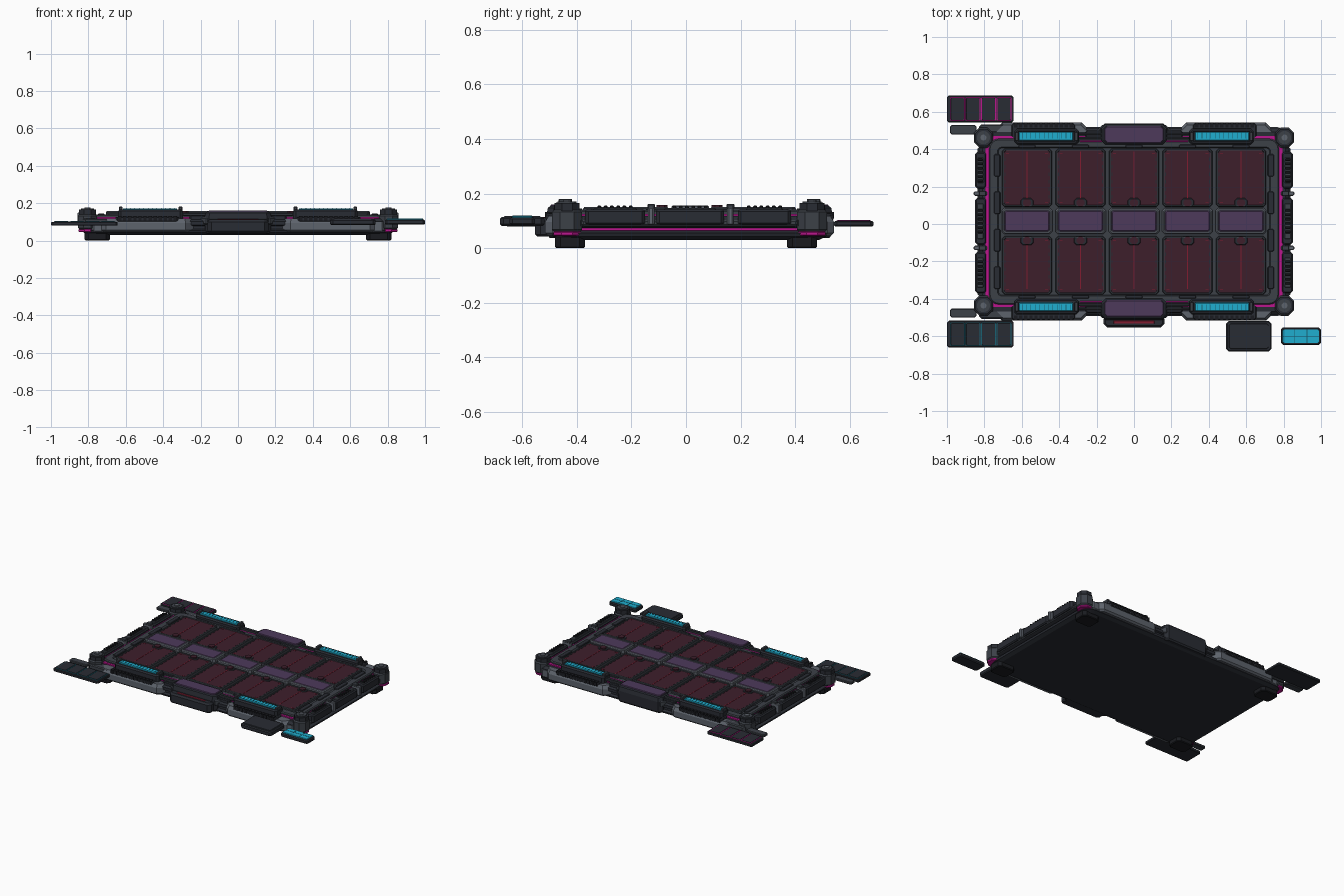
import bpy, bmesh, math

if "Cube" in bpy.data.objects:
    bpy.data.objects.remove(bpy.data.objects["Cube"])

YC = 0.013   # body centre in y


def mat(name, r, g, b):
    m = bpy.data.materials.new(name)
    m.diffuse_color = (r, g, b, 1)
    m.use_nodes = True
    m.node_tree.nodes["Principled BSDF"].inputs["Base Color"].default_value = m.diffuse_color
    return m


DARK = mat("dark", .022, .025, .033)
SLATE = mat("slate", .045, .052, .064)
LIGHT = mat("light_grey", .11, .125, .15)
BLACK = mat("black", .010, .011, .014)
MAROON = mat("maroon", .047, .013, .024)
RED = mat("red", .22, .012, .03)
PURPLE = mat("purple", .075, .042, .105)
CYAN = mat("cyan", .014, .42, .62)
TEAL = mat("teal", .01, .12, .17)
MAGENTA = mat("magenta", .50, .008, .27)


def outline(w, d, c, rounded):
    """Corner-cut (or rounded) rectangle, counter-clockwise."""
    pts, n = [], 4 if rounded else 1
    for k, (sx, sy) in enumerate([(1, 1), (-1, 1), (-1, -1), (1, -1)]):
        for i in range(n + 1):
            a = (k + i / n) * math.pi / 2
            pts.append((sx * (w / 2 - c) + c * math.cos(a), sy * (d / 2 - c) + c * math.sin(a)))
    return pts


def plate(name, x0, x1, y0, y1, profile, m, c=.008, rounded=False):
    """Loft through (z, inset) levels of one outline and cap both ends."""
    bm, rings = bmesh.new(), []
    cx, cy, w, d = (x0 + x1) / 2, (y0 + y1) / 2, abs(x1 - x0), abs(y1 - y0)
    for z, ins in profile:
        cc = max(c - ins * .6, .0015)
        rings.append([bm.verts.new((cx + x, cy + y, z))
                      for x, y in outline(w - 2 * ins, d - 2 * ins, cc, rounded)])
    for a, b in zip(rings, rings[1:]):
        for i in range(len(a)):
            j = (i + 1) % len(a)
            bm.faces.new((a[i], a[j], b[j], b[i]))
    bm.faces.new(rings[0][::-1])
    bm.faces.new(rings[-1])
    me = bpy.data.meshes.new(name)
    bm.to_mesh(me)
    bm.free()
    ob = bpy.data.objects.new(name, me)
    me.materials.append(m)
    bpy.context.collection.objects.link(ob)
    return ob


def slab(name, x0, x1, y0, y1, z0, z1, m, e=.004, c=.008):
    """Plate with bevelled top and bottom edges."""
    return plate(name, x0, x1, y0, y1, [(z0, e), (z0 + e, 0), (z1 - e, 0), (z1, e)], m, c)


def box(name, x0, x1, y0, y1, z0, z1, m):
    bpy.ops.mesh.primitive_cube_add(size=1, location=((x0 + x1) / 2, (y0 + y1) / 2, (z0 + z1) / 2))
    ob = bpy.context.object
    ob.name, ob.scale = name, (abs(x1 - x0), abs(y1 - y0), z1 - z0)
    ob.data.materials.append(m)


def knob(name, x, y, z0, z1, r, m, n=8):
    bpy.ops.mesh.primitive_cylinder_add(vertices=n, radius=r, depth=z1 - z0,
                                        location=(x, y, (z0 + z1) / 2), rotation=(0, 0, math.pi / n))
    bpy.context.object.name = name
    bpy.context.object.data.materials.append(m)


# Hull: lower tray, glowing seam, upper tub with recessed deck
plate("lower_tray", -.83, .83, YC - .505, YC + .505,
      [(.03, .03), (.042, .005), (.055, 0), (.064, .02)], DARK, .07, True)
plate("glow_seam", -.80, .80, YC - .475, YC + .475, [(.06, .01), (.08, .01)], MAGENTA, .06, True)
plate("upper_tub", -.83, .83, YC - .5, YC + .5,
      [(.074, .02), (.082, 0), (.102, 0), (.118, .02), (.118, .055)], DARK, .07, True)
plate("deck_trim", -.793, .793, YC - .458, YC + .458, [(.11, 0), (.126, 0), (.126, .01)], MAGENTA, .05, True)
plate("deck_frame", -.775, .775, YC - .443, YC + .443,
      [(.11, 0), (.134, 0), (.14, .006), (.14, .045), (.13, .05)], SLATE, .05, True)

# Corner feet and corner posts
for sx in (-1, 1):
    for sy in (-1, 1):
        px, py = sx * .805, YC + sy * .449
        slab("foot", sx * .685, sx * .82, YC - .013 + sy * .37, sy * .48, 0, .045, BLACK, .005, .02)
        slab("corner_guard", px - .05, px + .05, py - .055, py + .055, .06, .14, SLATE, .008, .03)
        slab("corner_glow", px - .047, px + .047, py - .05, py + .05, .045, .062, MAGENTA, .004, .03)
        knob("corner_post", px, py, .135, .165, .05, DARK)
        knob("corner_ring", px, py, .16, .171, .036, SLATE, 12)
        knob("corner_bolt", px, py, .17, .177, .016, LIGHT, 12)

# Cell grid: two rows of panels with a spine of purple modules
for col in range(5):
    x = (col - 2) * .286
    for sy in (-1, 1):
        a, b = YC + sy * .078, YC + sy * .39
        lo, hi = min(a, b), max(a, b)
        plate("cell_frame", x - .133, x + .133, lo, hi,
              [(.125, 0), (.145, 0), (.15, .004), (.15, .009), (.144, .012)], SLATE, .014)
        plate("cell_panel", x - .122, x + .122, lo + .011, hi - .011, [(.14, 0), (.146, 0)], MAROON, .01)
        box("cell_line", x - .0025, x + .0025, lo + .03, hi - .015, .145, .1475, RED)
        for sx in (-1, 1):
            for yy in (lo + .025, hi - .025):
                box("cell_mark", x + sx * .095, x + sx * .113, yy - .002, yy + .002, .145, .1475, RED)
            for k in range(6):
                yy = lo + .055 + k * .04
                box("cell_tick", x + sx * .116, x + sx * .12, yy - .009, yy + .009, .145, .148, DARK)
        yk = YC + sy * .101
        slab("latch_base", x - .034, x + .034, yk - .024, yk + .024, .14, .15, DARK, .003, .012)
        knob("latch_bolt", x, yk, .148, .158, .022, MAROON)
        slab("edge_clip", x - .045, x + .045, YC + sy * .392, YC + sy * .412, .128, .146, DARK, .003, .005)
    plate("spine_frame", x - .135, x + .135, YC - .066, YC + .072,
          [(.125, 0), (.152, 0), (.157, .006), (.157, .012), (.151, .014)], LIGHT, .014)
    plate("spine_module", x - .12, x + .12, YC - .052, YC + .058,
          [(.145, 0), (.153, 0), (.157, .005)], PURPLE, .008)

# Long edges: armour, light bars, fins, centre blocks
for sy in (-1, 1):
    def Y(v):
        return YC + sy * v
    for sx in (-1, 1):
        plate("edge_armour", sx * .235, sx * .75, Y(.43), Y(.53),
              [(.045, .012), (.056, 0), (.095, 0), (.118, .014)], LIGHT, .045)
        plate("armour_skirt", sx * .24, sx * .79, Y(.42), Y(.505), [(.045, .006), (.052, 0), (.098, 0)], LIGHT, .02)
        slab("armour_top", sx * .315, sx * .655, Y(.44), Y(.527), .10, .127, DARK, .005, .012)
        plate("light_housing", sx * .295, sx * .64, Y(.413), Y(.497),
              [(.115, 0), (.158, 0), (.167, .008), (.167, .016), (.16, .018)], DARK, .014)
        slab("light_bar", sx * .325, sx * .615, Y(.434), Y(.478), .155, .172, CYAN, .003, .004)
        for k in range(12):
            xx = sx * (.34 + k * .0235)
            box("light_rib", xx - .0015, xx + .0015, Y(.443), Y(.477), .165, .1735, TEAL)
            xx = sx * (.335 + k * .027)
            box("cooling_fin", xx - .009, xx + .009, Y(.502), Y(.529), .108, .132, BLACK)
        for xx in (.308, .627):
            slab("housing_tab", sx * (xx - .01), sx * (xx + .01), Y(.43), Y(.48), .155, .181, SLATE, .003, .004)
        slab("edge_link", sx * .16, sx * .26, Y(.44), Y(.488), .05, .135, DARK, .005, .01)
        for v in (.447, .468):
            slab("link_pipe", sx * .165, sx * .295, Y(v - .006), Y(v + .006), .132, .148, SLATE, .004, .003)
        slab("link_glow", sx * .17, sx * .29, Y(.425), Y(.433), .13, .142, MAGENTA, .002, .002)
    plate("centre_block", -.18, .18, Y(.408), Y(.525),
          [(.038, .012), (.048, .004), (.12, 0), (.148, .006), (.154, .014)], DARK, .025)
    slab("centre_inlay", -.158, .158, Y(.42), Y(.51), .145, .16, PURPLE, .004, .015)
    slab("centre_cheek", -.2, .2, Y(.43), Y(.515), .085, .125, SLATE, .006, .03)

# Front bumper with red line
plate("front_bumper", -.163, .163, -.553, -.49, [(.042, .008), (.05, 0), (.1, 0), (.112, .01)], DARK, .02)
slab("bumper_line", -.11, .11, -.533, -.517, .108, .115, RED, .002, .003)

# Short edges: three vent boxes and two clips per side
for sx in (-1, 1):
    for y0, y1 in ((.19, .385), (-.11, .14), (-.37, -.15)):
        slab("vent_box", sx * .79, sx * .85, y0, y1, .085, .142, DARK, .007, .012)
        slab("vent_tray", sx * .803, sx * .84, y0 + .03, y1 - .03, .138, .147, SLATE, .003, .006)
        ym = (y0 + y1) / 2
        for k in range(6):
            yy = ym + (k - 2.5) * .023
            slab("vent_rib", sx * .807, sx * .837, yy - .007, yy + .007, .14, .156, BLACK, .003, .003)
    for yy in (.163, -.128):
        slab("side_clip", sx * .785, sx * .857, yy - .012, yy + .012, .085, .15, LIGHT, .004, .006)
        slab("clip_cap", sx * .79, sx * .83, yy - .014, yy + .014, .145, .162, SLATE, .003, .004)
    slab("side_rail", sx * .8, sx * .838, YC - .4, YC + .4, .08, .104, SLATE, .006, .012)
    for k in range(4):
        yy = YC + (k - 1.5) * .2
        slab("deck_slot", sx * .715, sx * .748, yy - .06, yy + .06, .135, .145, DARK, .003, .006)

# Fold-out cell wings on the left, front and back
for sy, y0, y1, h0, h1, m in ((1, .543, .687, .478, .53, MAGENTA), (-1, -.66, -.517, -.5, -.452, TEAL)):
    slab("wing_plate", -1, -.643, y0, y1, .08, .1, DARK, .004, .01)
    for k in range(4):
        xx = -.98 + k * .083
        slab("wing_glow", xx - .004, xx + .076, y0 + .009, y1 - .009, .095, .102, m, .001, .005)
        slab("wing_cell", xx, xx + .072, y0 + .013, y1 - .013, .098, .104, DARK, .001, .004)
    slab("wing_tab", -.985, -.842, h0, h1, .085, .103, SLATE, .004, .01)
    slab("wing_hinge", -.83, -.665, YC + sy * .475, YC + sy * .52, .08, .118, SLATE, .006, .015)

# Detached front-right plates
slab("spare_plate", .493, .735, -.682, -.518, .082, .114, DARK, .006, .014)
slab("spare_inlay", .508, .72, -.667, -.533, .11, .117, DARK, .002, .008)
slab("spare_light_base", .785, 1, -.647, -.553, .085, .112, DARK, .006, .012)
slab("spare_light", .795, .99, -.637, -.563, .108, .118, CYAN, .002, .006)
for xx in (.86, .925):
    box("spare_light_rib", xx - .0015, xx + .0015, -.635, -.565, .112, .119, TEAL)
box("spare_light_rib", .797, .988, -.6015, -.5985, .112, .119, TEAL)
